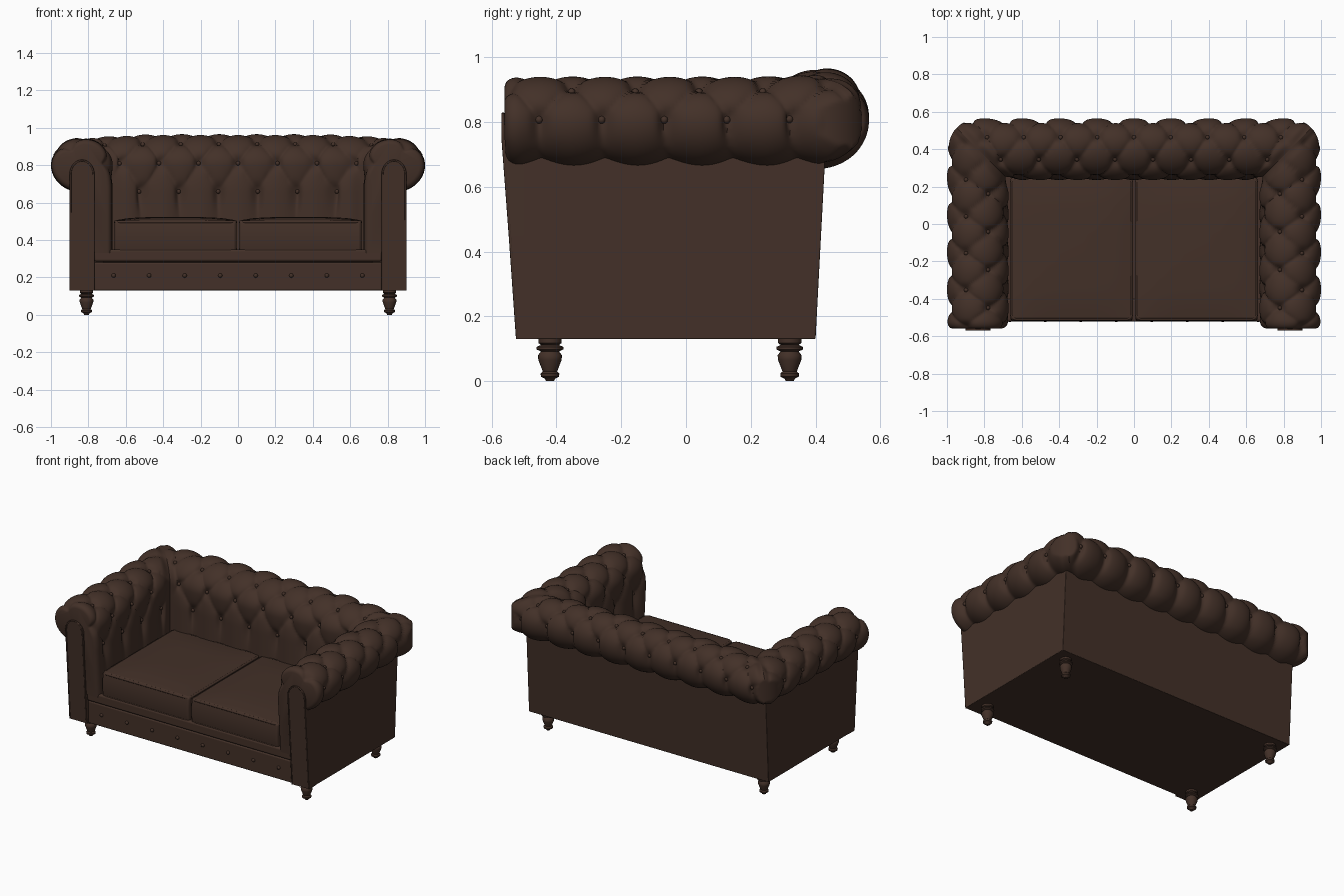
import bpy, bmesh, math
from mathutils import Vector

cube = bpy.data.objects.get("Cube")
if cube:
    bpy.data.objects.remove(cube, do_unlink=True)

leather = bpy.data.materials.new("dark_brown_leather")
leather.use_nodes = True
COLOR = (0.056, 0.030, 0.021, 1)
leather.diffuse_color = COLOR
leather.node_tree.nodes["Principled BSDF"].inputs["Base Color"].default_value = COLOR
leather.node_tree.nodes["Principled BSDF"].inputs["Roughness"].default_value = 0.7


def clamp(v, lo=0.0, hi=1.0):
    return max(lo, min(hi, v))


def smooth(v):
    v = clamp(v)
    return v * v * (3 - 2 * v)


def finish(name, bm, angle=40, bevel=0):
    bmesh.ops.recalc_face_normals(bm, faces=bm.faces)
    mesh = bpy.data.meshes.new(name)
    bm.to_mesh(mesh)
    bm.free()
    mesh.materials.append(leather)
    ob = bpy.data.objects.new(name, mesh)
    bpy.context.collection.objects.link(ob)
    bpy.ops.object.select_all(action='DESELECT')
    ob.select_set(True)
    bpy.context.view_layer.objects.active = ob
    bpy.ops.object.shade_smooth_by_angle(angle=math.radians(angle))
    if bevel:
        mod = ob.modifiers.new("soft_edges", 'BEVEL')
        mod.width, mod.segments = bevel, 3
    return ob


def box(name, x, y, z, bevel=0.006, deform=None, cuts=0):
    bm = bmesh.new()
    bmesh.ops.create_cube(bm, size=1)
    if cuts:
        bmesh.ops.subdivide_edges(bm, edges=bm.edges[:], cuts=cuts, use_grid_fill=True)
    for v in bm.verts:
        n = v.co * 2
        v.co = [r[0] + (c + 0.5) * (r[1] - r[0]) for r, c in zip((x, y, z), v.co)]
        if deform:
            deform(v.co, n)
    return finish(name, bm, bevel=bevel)


def piping(name, points, radius=0.006, cyclic=True):
    curve = bpy.data.curves.new(name, 'CURVE')
    curve.dimensions = '3D'
    curve.bevel_depth, curve.bevel_resolution = radius, 2
    spline = curve.splines.new('POLY')
    spline.points.add(len(points) - 1)
    for p, co in zip(spline.points, points):
        p.co = (*co, 1)
    spline.use_cyclic_u = cyclic
    curve.materials.append(leather)
    bpy.context.collection.objects.link(bpy.data.objects.new(name, curve))


# Cross-section shared by arms and back: inner wall, then the rolled top
INNER_X, INNER_Y, FRONT = 0.67, 0.235, -0.56
CD, CZ, RA, RB = 0.165, 0.80, 0.165, 0.145
ROW = 0.155
section = [(0, 0.33 + 0.47 * i / 30, -1, 0) for i in range(30)]
for i in range(67):
    a = math.radians(180 - 270 * i / 66)
    n = Vector((math.cos(a) / RA, math.sin(a) / RB)).normalized()
    section.append((CD + RA * math.cos(a), CZ + RB * math.sin(a), n.x, n.y))
rows, arc = [], -0.33 / ROW
for i, p in enumerate(section):
    if i:
        arc += math.dist(p[:2], section[i - 1][:2]) / ROW
    rows.append(arc)


def tuft(u, v):
    """Depth of the diamond creases and button dimples."""
    vc = clamp(v, 0, 4)
    a, b = u + vc / 2, u - vc / 2
    h = abs(math.sin(math.pi * a) * math.sin(math.pi * b))
    da, db = a - round(a), b - round(b)
    dimple = math.exp(-(da * da + db * db) / 0.03 - 3 * (v - vc) ** 2)
    return 0.022 * (1 - math.sqrt(h)) + 0.020 * dimple


def place(kind, w, i, lift=0.0):
    """Point on the padding; kind is 0 for the back, else the arm's side."""
    d, z, nd, nz = section[i]
    if kind:
        along = FRONT + w * (INNER_Y + d - FRONT)
        u, gap = (along + 0.45) / 0.2, INNER_Y + d - along
        q = clamp(1 - (along - FRONT) / 0.05)
        end = 0.03 * (1 - math.sqrt(1 - q * q))
    else:
        along = w * (INNER_X + d)
        u, gap, end = along / 0.2 + 0.5, INNER_X + d - abs(along), 0
    k = smooth(gap / 0.07)
    depth = tuft(u, rows[i]) * k + 0.018 * (1 - k) + end - lift
    d, z = d - nd * depth, z - nz * depth
    if kind:
        x, y = INNER_X + d, FRONT + w * (INNER_Y + d - FRONT)
    else:
        x, y = w * (INNER_X + d), INNER_Y + d
    # round the outer corner, raise the back, lean the arm fronts
    cx, cy = abs(x) - 0.84, y - 0.41
    r = math.hypot(cx, cy)
    if cx > 0 and cy > 0 and r > 0.15:
        x, y = math.copysign(0.84 + cx * 0.15 / r, x), 0.41 + cy * 0.15 / r
    z += 0.03 * smooth((y - 0.2) / 0.3) * clamp((z - 0.7) / 0.2) * (1 - 0.7 * smooth((abs(x) - 0.4) / 0.5))
    y += 0.045 * clamp((0.75 - z) / 0.6) * clamp(-y / 0.5)
    return Vector((x * (kind or 1), y, z))


def padding(name, kind, cols):
    bm = bmesh.new()
    grid = []
    for c in range(cols + 1):
        w = (c / cols) ** 1.2 if kind else 2 * c / cols - 1
        grid.append([bm.verts.new(place(kind, w, i)) for i in range(len(section))])
    for g, h in zip(grid, grid[1:]):
        for i in range(len(section) - 1):
            bm.faces.new((g[i], g[i + 1], h[i + 1], h[i]))
    if kind:
        low = place(kind, 0, 0)
        corner = bm.verts.new((kind * (INNER_X + CD), low.y, low.z))
        bm.faces.new(grid[0] + [corner])
    finish(name, bm, 60)


def add_button(bm, co, radius=0.012):
    ret = bmesh.ops.create_uvsphere(bm, u_segments=10, v_segments=6, radius=radius)
    bmesh.ops.translate(bm, verts=ret['verts'], vec=co)


padding("tufted_back", 0, 170)
padding("tufted_arm_left", 1, 95)
padding("tufted_arm_right", -1, 95)

# Upholstery buttons in staggered rows
bm = bmesh.new()
for row in range(5):
    i = min(range(len(rows)), key=lambda j: abs(rows[j] - row))
    d = section[i][0]
    half = 0.5 * (row % 2)
    for n in range(-5, 6):
        x = (n + half - 0.5) * 0.2
        if abs(x) < INNER_X + d - 0.06:
            add_button(bm, place(0, x / (INNER_X + d), i, 0.003))
        y = (n + half) * 0.2 - 0.45
        if FRONT + 0.06 < y < INNER_Y + d - 0.06:
            for side in (1, -1):
                add_button(bm, place(side, (y - FRONT) / (INNER_Y + d - FRONT), i, 0.003))
finish("upholstery_buttons", bm)


# Outer body: the back leans outward with height
def lean(co, n):
    if n.y > 0:
        co.y += 0.028 * (co.z - 0.13) / 0.53


box("base_frame", (-0.9, 0.9), (-0.505, 0.40), (0.13, 0.28), 0.004, lean)
box("back_panel", (-0.9, 0.9), (0.28, 0.40), (0.13, 0.69), 0.004, lean)
box("seat_deck", (-0.72, 0.72), (-0.49, 0.3), (0.27, 0.335))
box("front_lip", (-0.77, 0.77), (-0.522, -0.4), (0.285, 0.35), 0.012)
box("front_rail", (-0.77, 0.77), (-0.512, -0.4), (0.13, 0.28), 0.008)
bm = bmesh.new()
for n in range(8):
    add_button(bm, ((n - 3.5) * 0.19, -0.513, 0.21))
finish("rail_buttons", bm)


def front_y(z):
    return -0.522 - 0.045 * clamp((z - 0.15) / 0.6)


for side, label in ((1, "left"), (-1, "right")):
    xs = sorted((side * 0.72, side * 0.9))
    box("arm_panel_" + label, xs, (-0.505, 0.40), (0.13, 0.69), 0.004, lean)

    # Arched front facing of the arm, edged with piping
    outline = [(0.9, 0.13), (0.9, 0.45)]
    outline += [(0.834 + 0.066 * math.cos(math.pi * k / 16), 0.75 + 0.075 * math.sin(math.pi * k / 16))
                for k in range(17)]
    outline += [(0.768, 0.45), (0.768, 0.13)]
    bm = bmesh.new()
    front = [bm.verts.new((side * x, front_y(z), z)) for x, z in outline]
    rear = [bm.verts.new((side * x, -0.46, z)) for x, z in outline]
    bm.faces.new(front)
    bm.faces.new(rear)
    for k in range(len(front)):
        j = (k + 1) % len(front)
        bm.faces.new((front[k], front[j], rear[j], rear[k]))
    finish("arm_facing_" + label, bm)
    piping("arm_facing_piping_" + label,
           [(side * (0.834 + (x - 0.834) * 0.94), front_y(z) + 0.002, z) for x, z in outline], 0.005, False)

    # Seat cushion with a domed top and piped edges
    def dome(co, n):
        edge = (1 - n.x ** 4) * (1 - n.y ** 4)
        if n.z > 0.99:
            co.z += 0.018 * edge
        co.y -= 0.008 * (1 - n.z ** 2) * (n.y < -0.99)

    xs = sorted((side * 0.008, side * 0.66))
    box("seat_cushion_" + label, xs, (-0.512, 0.25), (0.335, 0.505), 0.014, dome, 9)
    cx, cy = sum(xs) / 2, -0.131
    for z, part in ((0.348, "lower"), (0.497, "upper")):
        loop = []
        for k in range(24):
            a = 2 * math.pi * (k + 0.5) / 24
            c, s = math.cos(a), math.sin(a)
            loop.append((cx + math.copysign(0.292, c) + 0.03 * c,
                         cy + math.copysign(0.348, s) + 0.03 * s, z))
        piping("cushion_piping_%s_%s" % (part, label), loop, 0.008)

    # Turned feet
    for y, end in ((-0.42, "front"), (0.32, "rear")):
        bm = bmesh.new()
        rings = []
        for r, z in ((0.036, 0.14), (0.036, 0.118), (0.028, 0.112), (0.041, 0.106), (0.041, 0.098),
                     (0.028, 0.092), (0.037, 0.08), (0.036, 0.066), (0.022, 0.03), (0.029, 0.024),
                     (0.028, 0.014), (0.016, 0.008), (0.012, 0)):
            rings.append([bm.verts.new((side * 0.81 + r * math.cos(k * math.pi / 10),
                                        y + r * math.sin(k * math.pi / 10), z)) for k in range(20)])
        for g, h in zip(rings, rings[1:]):
            for k in range(20):
                bm.faces.new((g[k], g[(k + 1) % 20], h[(k + 1) % 20], h[k]))
        bm.faces.new(rings[0])
        bm.faces.new(rings[-1])
        finish("%s_foot_%s" % (end, label), bm, 50)
